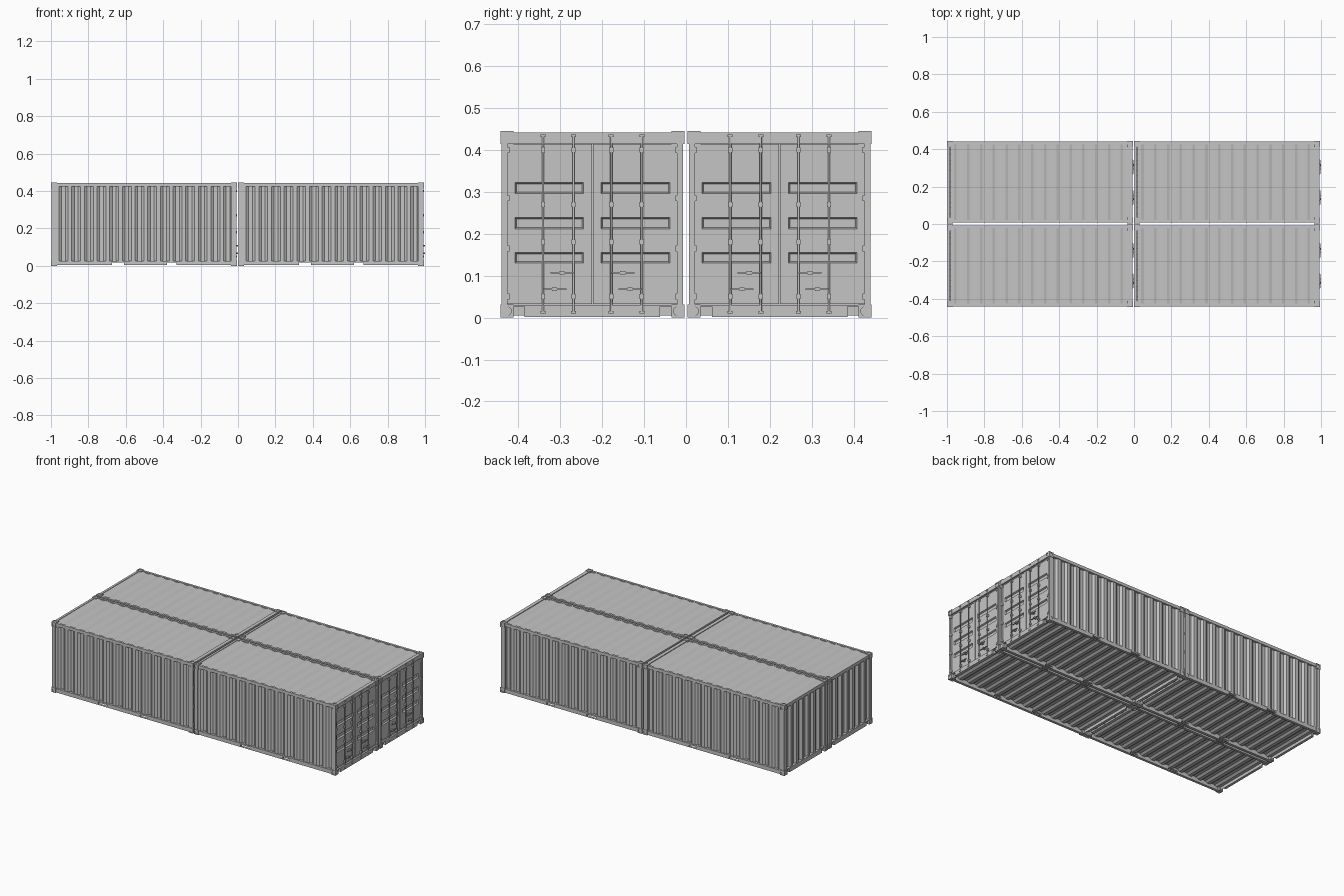
import bpy, bmesh
from mathutils import Matrix, Vector

if "Cube" in bpy.data.objects:
    bpy.data.objects.remove(bpy.data.objects["Cube"])

# Half sizes of one container; parts are built around its centre
HX, HY, HZ = 0.497, 0.2195, 0.2225
CENTRES = [(x, y, HZ) for x in (-0.503, HX) for y in (-0.2235, 0.2235)]

steel = bpy.data.materials.new("steel_grey")
steel.use_nodes = True
GREY = (0.56, 0.56, 0.56, 1)
steel.diffuse_color = GREY
steel.node_tree.nodes["Principled BSDF"].inputs["Base Color"].default_value = GREY


def to_mesh(name, bm):
    mesh = bpy.data.meshes.new(name)
    bm.to_mesh(mesh)
    bm.free()
    return mesh


def place(name, mesh, mirror="", thickness=0):
    """Put the part in all four containers, mirrored about their centres."""
    mesh.materials.clear()
    mesh.materials.append(steel)
    for i, centre in enumerate(CENTRES):
        obj = bpy.data.objects.new(f"{name}_{i + 1}", mesh)
        obj.location = centre
        bpy.context.collection.objects.link(obj)
        if thickness:
            solid = obj.modifiers.new("thickness", "SOLIDIFY")
            solid.thickness = thickness
        if mirror:
            mod = obj.modifiers.new("mirror", "MIRROR")
            mod.use_axis = [a in mirror for a in "xyz"]
            mod.use_mirror_merge = False


def add_box(bm, x, y, z):
    """Box from (min, max) pairs."""
    size = [b - a for a, b in (x, y, z)]
    mid = [(a + b) / 2 for a, b in (x, y, z)]
    bmesh.ops.create_cube(bm, size=1, matrix=Matrix.Translation(mid) @ Matrix.Diagonal((*size, 1)))


def add_rod(bm, mid, axis, radius, length, sides=10):
    turn = Vector(axis).to_track_quat("Z", "Y").to_matrix().to_4x4()
    made = bmesh.ops.create_cone(bm, cap_ends=True, segments=sides, radius1=radius, radius2=radius,
                                 depth=length, matrix=Matrix.Translation(mid) @ turn)
    for f in {f for v in made["verts"] for f in v.link_faces}:
        f.smooth = len(f.verts) == 4


def boxes(name, items, mirror=""):
    bm = bmesh.new()
    for item in items:
        add_box(bm, *item)
    place(name, to_mesh(name, bm), mirror)


def corrugated(name, length, width, count, depth, matrix, mirror=""):
    """Sheet with trapezoid ridges, facing its local +z."""
    bm = bmesh.new()
    pitch = length / count
    points = [(-length / 2, 0)]
    for i in range(count):
        u = -length / 2 + i * pitch
        points += [(u + pitch * a, -depth * d) for a, d in ((0.3, 0), (0.5, 1), (0.8, 1), (1, 0))]
    rows = [[bm.verts.new((u, s * width / 2, d)) for u, d in points] for s in (-1, 1)]
    for i in range(len(points) - 1):
        bm.faces.new((rows[0][i], rows[0][i + 1], rows[1][i + 1], rows[1][i]))
    bm.transform(matrix)
    place(name, to_mesh(name, bm), mirror, 0.002)


# Corner castings: a block with round holes cut in its three outer faces
C = 0.031
bm = bmesh.new()
add_box(bm, (HX - C, HX), (HY - C, HY), (HZ - C, HZ))
block = bpy.data.objects.new("casting_block", to_mesh("casting_block", bm))
bm = bmesh.new()
middle = Vector((HX - C / 2, HY - C / 2, HZ - C / 2))
for axis in ((1, 0, 0), (0, 1, 0), (0, 0, 1)):
    add_rod(bm, middle + Vector(axis) * C / 2, axis, 0.0105, 0.008, 16)
cutter = bpy.data.objects.new("casting_cutter", to_mesh("casting_cutter", bm))
cutter.hide_render = True
for obj in (block, cutter):
    bpy.context.collection.objects.link(obj)
cut = block.modifiers.new("holes", "BOOLEAN")
cut.operation, cut.solver, cut.object = "DIFFERENCE", "EXACT", cutter
graph = bpy.context.evaluated_depsgraph_get()
casting = bpy.data.meshes.new_from_object(block.evaluated_get(graph))
for obj in (block, cutter):
    bpy.data.objects.remove(obj)
place("corner_casting", casting, "xyz")

# Frame: posts, top rails and headers
X, Y, Z = HX - 0.003, HY - 0.003, HZ - 0.003
boxes("corner_post", [((X - 0.026, X), (Y - 0.014, Y), (-Z, Z)),
                      ((-X, -X + 0.022), (Y - 0.02, Y), (-Z, Z))], "y")
boxes("top_rail", [((-X, X), (Y - 0.014, Y), (Z - 0.019, Z))], "y")
boxes("top_header", [((X - 0.022, X), (-Y, Y), (HZ - 0.029, Z)),
                     ((-X, -X + 0.014), (-Y, Y), (Z - 0.02, Z))])

# Bottom side rails with open fork pockets
POCKETS = [(0.325 - HX, 0.39 - HX), (0.62 - HX, 0.67 - HX)]
ends = [-X] + [e for p in POCKETS for e in p] + [X]
rail_y = (Y - 0.016, Y)
rails = [((a, b), rail_y, (-Z, -HZ + 0.018)) for a, b in zip(ends[::2], ends[1::2])]
rails += [((-X, X), rail_y, (-HZ + 0.018, -HZ + 0.027)),
          ((-X, X), rail_y, (-Z, -HZ + 0.005))]
boxes("bottom_rail", rails, "y")

# End sills, notched beside the castings
sills = []
for a, b, back in ((X - 0.02, X, X - 0.018), (-X, -X + 0.016, -X + 0.014)):
    sills += [((a, b), (-0.162, 0.162), (-HZ + 0.002, -HZ + 0.03)),
              ((a, b), (-Y, Y), (-HZ + 0.026, -HZ + 0.03)),
              (tuple(sorted((back, b if a > 0 else a + 0.012))) if a < 0 else (a, a + 0.006),
               (-Y, Y), (-HZ + 0.005, -HZ + 0.027))]
boxes("end_sill", sills)

# Corrugated skins
side = Matrix.Translation((0, -Y + 0.004, 0)) @ Matrix.Rotation(1.5707963, 4, "X")
corrugated("side_wall", 2 * X - 0.04, 2 * HZ - 0.04, 14, 0.01, side, "y")
end = Matrix(((0, 0, -1, -X + 0.004), (-1, 0, 0, 0), (0, 1, 0, 0), (0, 0, 0, 1)))
corrugated("end_wall", 2 * Y - 0.036, 2 * HZ - 0.044, 7, 0.014, end)
corrugated("roof", 2 * X - 0.03, 2 * Y - 0.02, 14, 0.005, Matrix.Translation((0, 0, Z - 0.002)))
under = Matrix.Translation((0, 0, -HZ + 0.02)) @ Matrix.Rotation(3.1415927, 4, "X")
corrugated("floor", 2 * X - 0.03, 2 * Y - 0.026, 14, 0.01, under)

# Doors: a plate with three pressed-in panels
DOOR = HX - 0.012
bm = bmesh.new()
ys = [0.002, 0.021, 0.185, 0.207]
zs = [h - HZ for h in (0.033, 0.13, 0.156, 0.212, 0.239, 0.296, 0.323, 0.414)]
grid = [[bm.verts.new((DOOR, y, z)) for y in ys] for z in zs]
panels = []
for r in range(len(zs) - 1):
    for c in range(len(ys) - 1):
        f = bm.faces.new((grid[r][c], grid[r][c + 1], grid[r + 1][c + 1], grid[r + 1][c]))
        if c == 1 and r % 2:
            panels.append(f)
bm.normal_update()
bmesh.ops.inset_individual(bm, faces=panels, thickness=0.005, depth=-0.009)
place("door", to_mesh("door", bm), "y", 0.004)

# Seals around each door, and the jamb behind them
low, high = zs[0], zs[-1]
seal_x = (DOOR - 0.002, DOOR + 0.002)
boxes("door_seal", [(seal_x, (0.001, 0.005), (low, high)), (seal_x, (0.202, 0.207), (low, high)),
                    (seal_x, (0.001, 0.207), (low, low + 0.004)),
                    (seal_x, (0.001, 0.207), (high - 0.004, high))], "y")
boxes("door_jamb", [((DOOR - 0.02, DOOR - 0.014), (-Y, Y), (-HZ + 0.02, HZ - 0.02))])

# Locking rods with their cams and brackets
ROD_X = HX - 0.004
bm = bmesh.new()
fittings = []
for y in (0.045, 0.118):
    add_rod(bm, (ROD_X, y, 0), (0, 0, 1), 0.0027, 0.42)
    for h in (0.013, 0.434):
        fittings.append(((DOOR, HX + 0.001), (y - 0.006, y + 0.006), (h - HZ - 0.003, h - HZ + 0.003)))
    for h in (0.05, 0.18, 0.27, 0.4):
        fittings.append(((DOOR, HX), (y - 0.005, y + 0.005), (h - HZ - 0.006, h - HZ + 0.006)))
place("locking_rod", to_mesh("locking_rod", bm), "y")
boxes("rod_bracket", fittings, "y")

# Handles with a catch in the middle of each
handles = []
for a, b, h in ((0.045, 0.1, 0.107), (0.062, 0.118, 0.068)):
    z, m = h - HZ, (a + b) / 2
    handles += [((HX - 0.002, HX + 0.003), (a, b), (z - 0.0018, z + 0.0018)),
                ((DOOR, HX + 0.006), (m - 0.006, m + 0.006), (z - 0.004, z + 0.004))]
boxes("door_handle", handles, "y")

# Hinges
boxes("door_hinge", [((DOOR, X + 0.002), (0.198, 0.212), (h - HZ - 0.007, h - HZ + 0.007))
                     for h in (0.05, 0.165, 0.285, 0.4)], "y")
